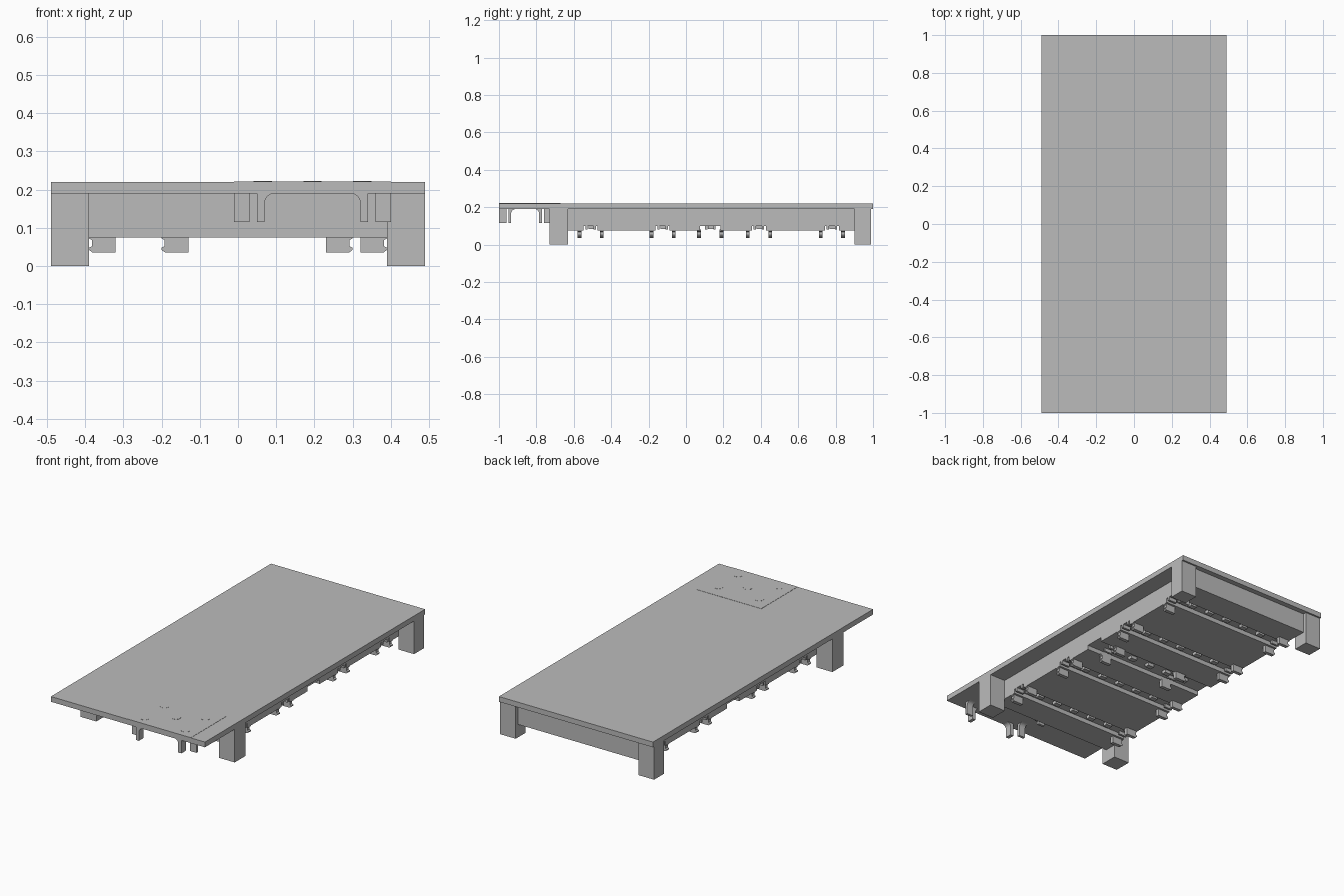
import bpy, bmesh, math
from mathutils import Vector

if "Cube" in bpy.data.objects:
    bpy.data.objects.remove(bpy.data.objects["Cube"])

grey = bpy.data.materials.new("light_grey")
grey.use_nodes = True
colour = (0.5, 0.5, 0.5, 1)
grey.diffuse_color = colour
grey.node_tree.nodes["Principled BSDF"].inputs["Base Color"].default_value = colour


def finish(name, bm):
    bmesh.ops.recalc_face_normals(bm, faces=bm.faces)
    mesh = bpy.data.meshes.new(name)
    bm.to_mesh(mesh)
    bm.free()
    mesh.materials.append(grey)
    ob = bpy.data.objects.new(name, mesh)
    bpy.context.collection.objects.link(ob)
    return ob


def prism(name, points, axis, start, end):
    """Extrude an outline of (horizontal, z) points along x or y."""
    bm = bmesh.new()
    place = (lambda p: (start, *p)) if axis == "x" else (lambda p: (p[0], start, p[1]))
    face = bm.faces.new([bm.verts.new(place(p)) for p in points])
    moved = bmesh.ops.extrude_face_region(bm, geom=[face])["geom"]
    shift = Vector((end - start, 0, 0) if axis == "x" else (0, end - start, 0))
    bmesh.ops.translate(bm, vec=shift, verts=[v for v in moved if isinstance(v, bmesh.types.BMVert)])
    return finish(name, bm)


def box(name, x, y, z):
    outline = [(x[0], z[0]), (x[1], z[0]), (x[1], z[1]), (x[0], z[1])]
    return prism(name, outline, "y", *y)


def disc(name, x, y, radius, z0, z1):
    bm = bmesh.new()
    bmesh.ops.create_cone(bm, cap_ends=True, segments=24, radius1=radius, radius2=radius, depth=z1 - z0)
    bmesh.ops.translate(bm, vec=(x, y, (z0 + z1) / 2), verts=bm.verts)
    return finish(name, bm)


# Top and legs
box("top_board", (-0.49, 0.49), (-1, 1), (0.19, 0.22))
for side, sx in (("left", 1), ("right", -1)):
    xs = sorted((sx * 0.39, sx * 0.49))
    box(f"front_leg_{side}", xs, (-0.73, -0.63), (0, 0.19))
    box(f"back_leg_{side}", xs, (0.90, 0.99), (0, 0.19))

# Solid underframe with cross grooves in its lower face
rows = [-0.51, -0.125, 0.13, 0.39, 0.78]
bottom, groove_top = 0.075, 0.1
outline = [(-0.70, 0.19), (-0.70, bottom)]
for c in rows:
    half = 0.055 if c == 0.13 else 0.038
    outline += [(c - half, bottom), (c - half, groove_top), (c + half, groove_top), (c + half, bottom)]
outline += [(0.97, bottom), (0.97, 0.19)]
prism("underframe", outline, "x", -0.39, 0.39)

# Teeth inside the grooves and hooked clips at the groove ends
hook = [(-0.07, 0.08), (-0.07, 0.035), (-0.01, 0.035), (0, 0.042), (0, 0.048),
        (-0.008, 0.052), (-0.008, 0.068), (0, 0.072), (0, 0.08)]
for n, c in enumerate(rows):
    ends = (0.30, -0.20) if c == 0.13 else (0.39, -0.39)
    for i in range(5):
        x = -0.24 + i * 0.12
        box(f"groove_tooth_{n}_{i}", (x - 0.02, x + 0.02), (c - 0.012, c + 0.016), (0.082, 0.105))
    for end in ends:
        s = math.copysign(1, end)
        for dy in (-0.06, 0.06):
            prism(f"hook_clip_{n}", [(end + s * px, pz) for px, pz in hook], "y", c + dy - 0.01, c + dy + 0.01)
        # Small ribs bridging the groove mouth
        for dy in (-0.022, 0.022):
            xs = sorted((end, end - s * 0.05))
            box(f"groove_rib_{n}", xs, (c + dy - 0.006, c + dy + 0.006), (0.08, 0.105))

# Mounting cover let into the front of the board
cx, cy = 0.195, -0.86
box("cover_plate", (-0.01, 0.40), (-1, -0.67), (0.19, 0.2212))
for i, (dx, dy) in enumerate([(-0.13, -0.08), (0.13, -0.08), (-0.13, 0.1), (0.13, 0.1), (0, 0.02)]):
    disc(f"cover_button_{i}", cx + dx, cy + dy, 0.024, 0.21, 0.2222)


def flared(outer, inner, direction):
    """Straight prong that curves out into the board on its inner side."""
    r = 0.025
    pts = [(outer, 0.195), (outer, 0.115), (inner, 0.115)]
    for k in range(7):
        a = math.pi / 2 * k / 6
        pts.append((inner + direction * r * (1 - math.cos(a)), 0.165 + r * math.sin(a)))
    return pts + [(inner + direction * r, 0.195)]


# Paired prongs at each corner of the cover
for sx in (-1, 1):
    for sy in (-1, 1):
        ys = sorted((cy + sy * 0.14, cy + sy * 0.10))
        prism("cover_prong_side", flared(cx + sx * 0.145, cx + sx * 0.125, -sx), "y", *ys)
        xs = sorted((cx + sx * 0.205, cx + sx * 0.165))
        prism("cover_prong_end", flared(cy + sy * 0.09, cy + sy * 0.075, -sy), "x", *xs)
